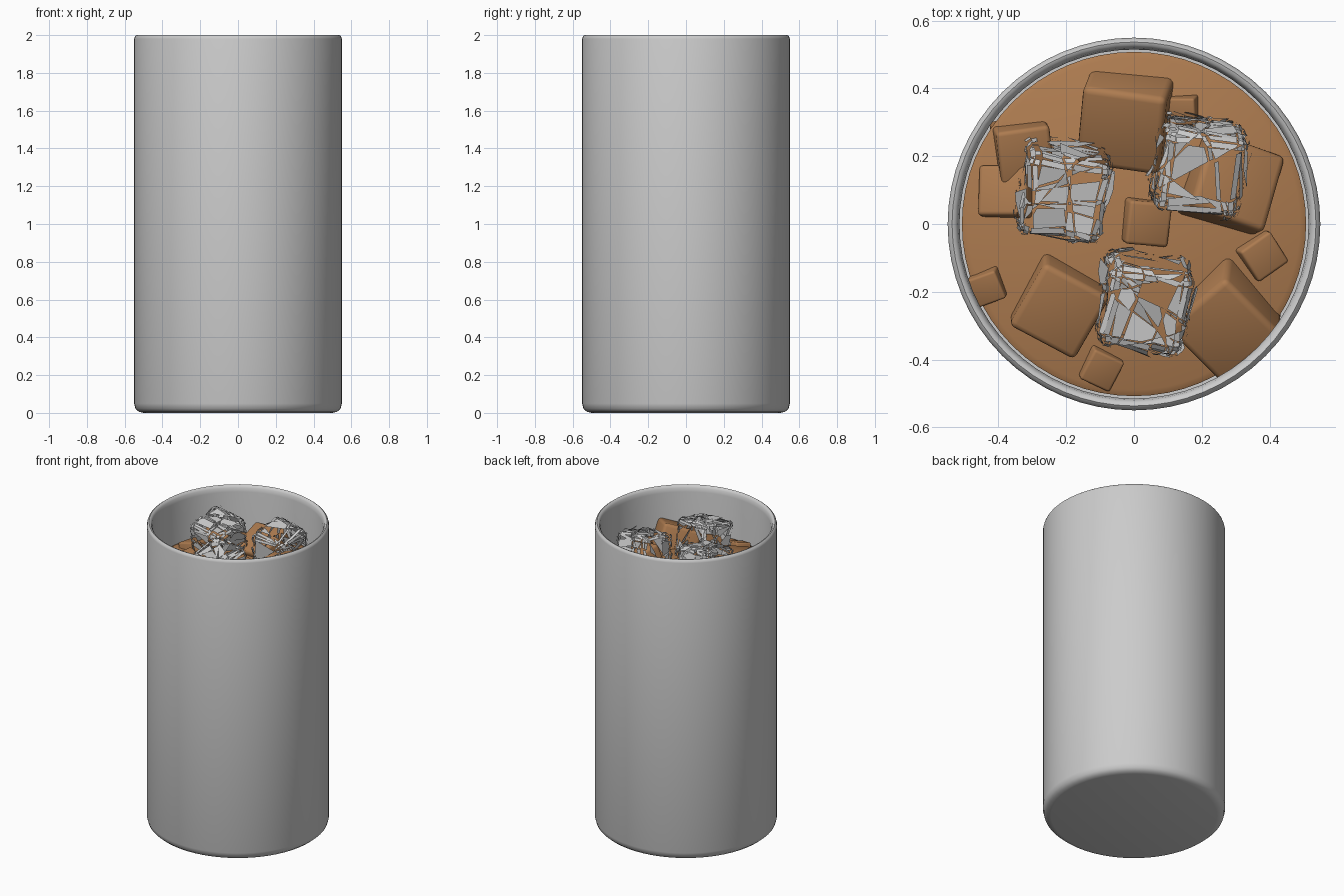
import bpy, bmesh, math, random
from mathutils import Vector, Matrix, Euler

random.seed(4)
default = bpy.data.objects.get("Cube")
if default:
    bpy.data.objects.remove(default)


def material(name, rgb, rough):
    m = bpy.data.materials.new(name)
    m.use_nodes = True
    m.diffuse_color = (*rgb, 1)
    bsdf = m.node_tree.nodes["Principled BSDF"]
    bsdf.inputs["Base Color"].default_value = (*rgb, 1)
    bsdf.inputs["Roughness"].default_value = rough
    return m


GLASS = material("pale_grey_glass", (0.6, 0.6, 0.6), 0.3)
ICE = material("ice_grey", (0.6, 0.6, 0.6), 0.3)
DRINK = material("caramel_brown", (0.42, 0.2, 0.08), 0.4)


def finish(bm, name, mat, angle=None):
    mesh = bpy.data.meshes.new(name)
    bm.to_mesh(mesh)
    bm.free()
    mesh.materials.append(mat)
    ob = bpy.data.objects.new(name, mesh)
    bpy.context.collection.objects.link(ob)
    if angle:
        bpy.ops.object.select_all(action="DESELECT")
        ob.select_set(True)
        bpy.context.view_layer.objects.active = ob
        bpy.ops.object.shade_smooth_by_angle(angle=math.radians(angle))
    return ob


def lathe(name, profile, mat, angle):
    bm = bmesh.new()
    verts = [bm.verts.new((r, 0, z)) for r, z in profile]
    edges = [bm.edges.new(pair) for pair in zip(verts, verts[1:])]
    bmesh.ops.spin(bm, geom=verts + edges, axis=(0, 0, 1), cent=(0, 0, 0),
                   angle=math.tau, steps=64)
    bmesh.ops.remove_doubles(bm, verts=bm.verts, dist=0.0005)
    bmesh.ops.recalc_face_normals(bm, faces=bm.faces)
    return finish(bm, name, mat, angle)


def rounded_block(size, bevel, segments):
    bm = bmesh.new()
    bmesh.ops.create_cube(bm, size=1)
    bmesh.ops.scale(bm, vec=size, verts=bm.verts)
    bmesh.ops.bevel(bm, geom=bm.edges[:], offset=bevel, segments=segments,
                    profile=0.5, affect="EDGES")
    return bm


def place(bm, loc, degrees):
    turn = Euler([math.radians(d) for d in degrees]).to_matrix().to_4x4()
    bmesh.ops.transform(bm, matrix=Matrix.Translation(loc) @ turn, verts=bm.verts)


# Tumbler with a rounded foot and a rounded rim
lathe("tumbler", [(0, 0), (0.50, 0), (0.525, 0.006), (0.543, 0.022), (0.55, 0.05),
                  (0.55, 1.98), (0.546, 1.993), (0.537, 2), (0.528, 1.997),
                  (0.52, 1.985), (0.515, 1.96), (0.515, 0.06), (0, 0.05)], GLASS, 50)

# Drink, filling the tumbler
LEVEL = 1.70
lathe("drink", [(0, 0.06), (0.508, 0.06), (0.508, LEVEL - 0.01),
                (0.49, LEVEL), (0, LEVEL)], DRINK, 40)

# Submerged lumps that break the surface: x, y, top lift, width, turn, tilt x, tilt y
lumps = [(-0.02, 0.32, 0.09, 0.25, -8, 24, -6), (-0.22, -0.23, 0.08, 0.22, -28, 14, 8),
         (0.27, -0.27, 0.10, 0.24, 40, 16, -18), (0.27, 0.11, 0.08, 0.24, -20, -14, 16),
         (0.03, 0.01, 0.04, 0.13, -5, 8, 14), (-0.33, 0.22, 0.05, 0.16, 8, 14, 6),
         (-0.37, 0.09, 0.04, 0.15, 0, -8, -14), (0.37, -0.09, 0.03, 0.11, 35, 16, 10),
         (-0.43, -0.18, 0.03, 0.09, 20, 14, -14), (-0.10, -0.42, 0.03, 0.10, -25, 12, 14),
         (0.15, 0.34, 0.03, 0.08, 0, 14, -14)]
for i, (x, y, lift, width, turn, tx, ty) in enumerate(lumps):
    bm = rounded_block((width, width, width), width * 0.08, 3)
    place(bm, (x, y, LEVEL + lift - width / 2), (tx, ty, turn))
    finish(bm, f"submerged_lump_{i + 1}", DRINK, 50)


# Cracked ice cubes: a rounded shell cut by random planes into loose flat shards
def cracked_cube(name, loc):
    size = 0.255
    bm = rounded_block((size, size, size), 0.035, 3)
    for _ in range(15):
        normal = Vector([random.gauss(0, 1) for _ in range(3)]).normalized()
        point = normal * random.uniform(-0.13, 0.13)
        bmesh.ops.bisect_plane(bm, geom=bm.verts[:] + bm.edges[:] + bm.faces[:],
                               plane_co=point, plane_no=normal)
    gone = [f for f in bm.faces if random.random() < 0.2]
    bmesh.ops.delete(bm, geom=gone, context="FACES")
    bmesh.ops.split_edges(bm, edges=bm.edges[:])
    for f in bm.faces:
        centre = f.calc_center_median()
        push = f.normal * random.uniform(-0.008, 0.006)
        wobble = Euler([random.uniform(-0.22, 0.22) for _ in range(3)]).to_matrix()
        for v in f.verts:
            v.co = centre + push + wobble @ (v.co - centre) * 0.93
    place(bm, loc, (13, 6, -8))
    finish(bm, name, ICE)


cracked_cube("ice_cube_left", (-0.21, 0.10, 1.80))
cracked_cube("ice_cube_back", (0.19, 0.17, 1.81))
cracked_cube("ice_cube_front", (0.03, -0.23, 1.79))
